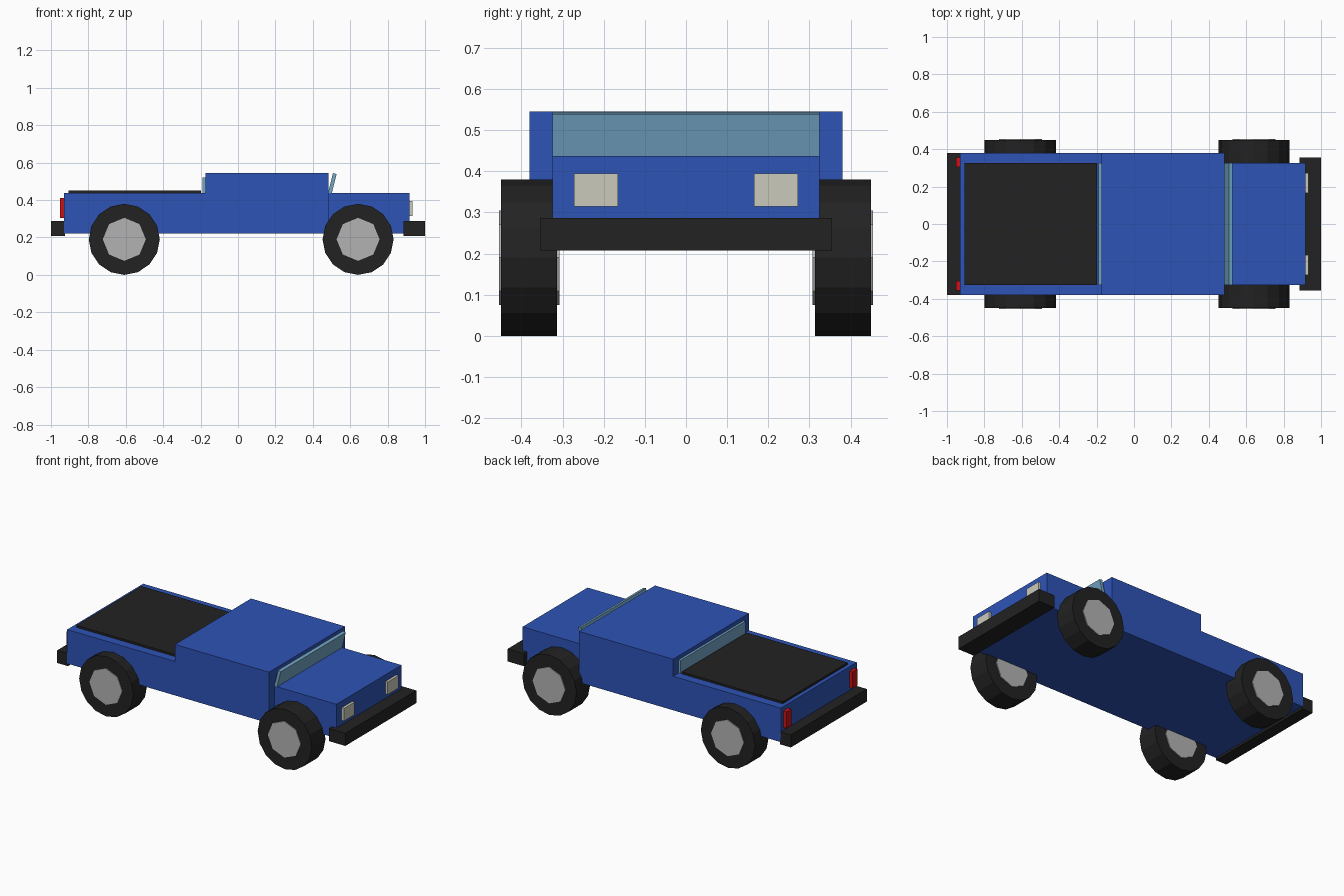
import bpy, math

if "Cube" in bpy.data.objects:
    bpy.data.objects.remove(bpy.data.objects["Cube"])


def material(name, rgb):
    m = bpy.data.materials.new(name)
    m.diffuse_color = (*rgb, 1)
    m.use_nodes = True
    m.node_tree.nodes["Principled BSDF"].inputs["Base Color"].default_value = m.diffuse_color
    return m


blue = material("body blue", (0.027, 0.088, 0.47))
black = material("rubber black", (0.016, 0.016, 0.016))
glass = material("glass blue", (0.17, 0.38, 0.56))
silver = material("hub grey", (0.45, 0.45, 0.45))
cream = material("headlight cream", (0.60, 0.59, 0.50))
red = material("tail light red", (0.60, 0.006, 0.008))


def box(name, x, y, z, mat, tilt=0):
    """Box from (min, max) pairs, optionally tilted about y."""
    bpy.ops.mesh.primitive_cube_add(size=1, location=[sum(p) / 2 for p in (x, y, z)])
    o = bpy.context.object
    o.name = name
    o.scale = [p[1] - p[0] for p in (x, y, z)]
    o.rotation_euler.y = tilt
    o.data.materials.append(mat)
    return o


def disc(name, x, y, z, radius, width, sides, mat):
    """Cylinder with its axle along y and a corner on each axis."""
    bpy.ops.mesh.primitive_cylinder_add(vertices=sides, radius=radius, depth=width,
                                        location=(x, y, z), rotation=(math.pi / 2, 0, 0))
    o = bpy.context.object
    o.name = name
    o.data.materials.append(mat)


# Body
box("cargo_bed", (-0.93, -0.175), (-0.38, 0.38), (0.222, 0.437), blue)
box("cab", (-0.175, 0.483), (-0.38, 0.38), (0.222, 0.545), blue)
box("hood", (0.483, 0.917), (-0.325, 0.325), (0.222, 0.437), blue)
box("bed_cover", (-0.905, -0.198), (-0.325, 0.325), (0.43, 0.45), black)

# Windows
box("rear_window", (-0.19, -0.17), (-0.325, 0.325), (0.43, 0.52), glass)
box("windshield", (0.494, 0.514), (-0.325, 0.325), (0.431, 0.543), glass, math.radians(14))

# Bumpers
box("front_bumper", (0.885, 1.0), (-0.355, 0.355), (0.207, 0.287), black)
box("rear_bumper", (-1.0, -0.925), (-0.38, 0.38), (0.207, 0.287), black)

for side, label in ((-1, "right"), (1, "left")):
    # Lamps
    box(label + "_headlight", (0.91, 0.933), sorted((side * 0.165, side * 0.272)),
        (0.315, 0.395), cream)
    box(label + "_tail_light", (-0.952, -0.925), sorted((side * 0.306, side * 0.355)),
        (0.305, 0.41), red)
    # Wheels with hubs showing on both faces
    for x, end in ((0.642, "front"), (-0.608, "rear")):
        disc(f"{end}_{label}_tyre", x, side * 0.381, 0.19, 0.19, 0.136, 16, black)
        disc(f"{end}_{label}_hub", x, side * 0.381, 0.19, 0.115, 0.146, 8, silver)
